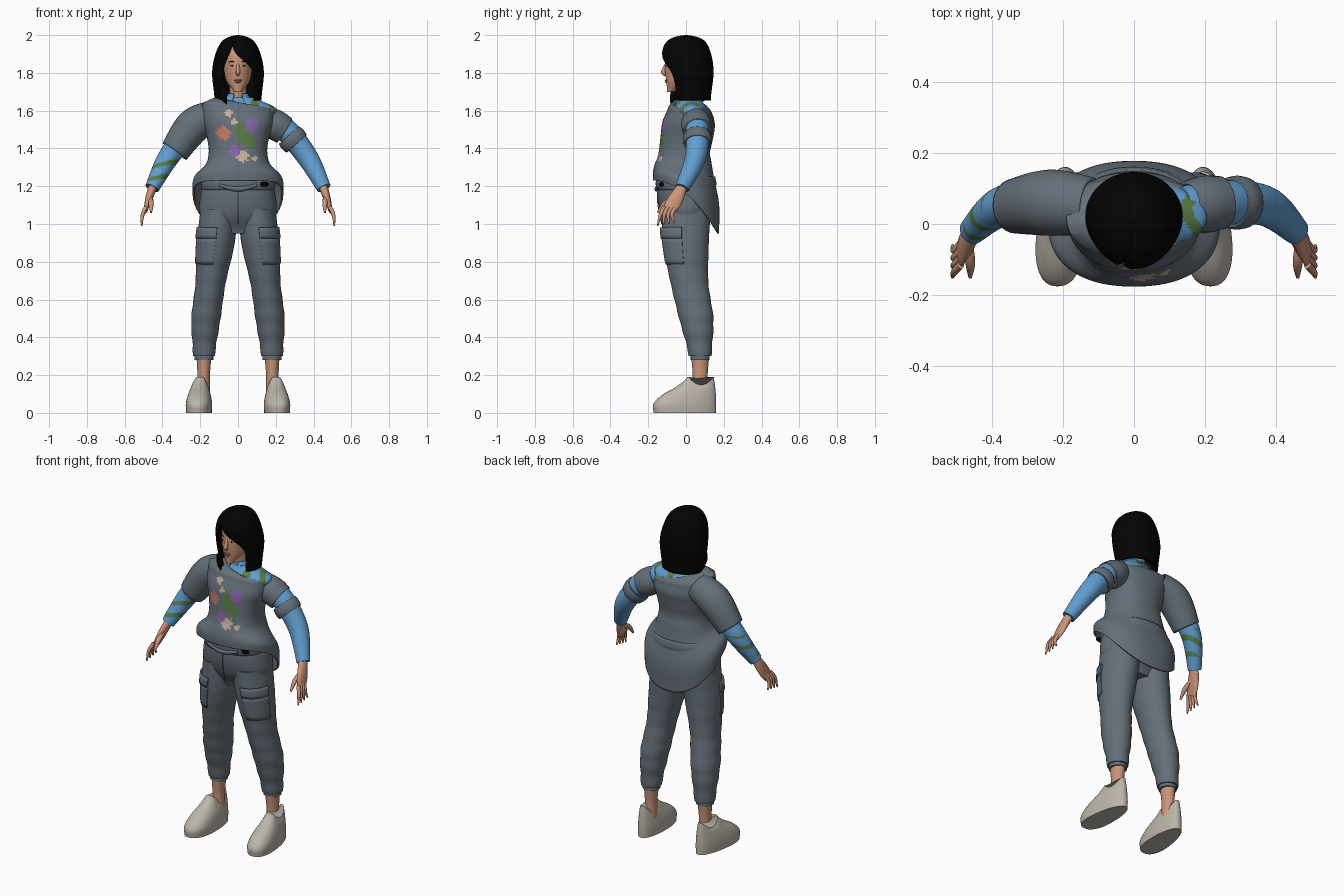
import bpy, bmesh, math
from math import sin, cos, pi, asin, hypot
from mathutils import Vector

if "Cube" in bpy.data.objects:
    bpy.data.objects.remove(bpy.data.objects["Cube"], do_unlink=True)


def material(name, *rgb):
    mat = bpy.data.materials.new(name)
    mat.use_nodes = True
    mat.diffuse_color = (*rgb, 1)
    shader = next(node for node in mat.node_tree.nodes if node.type == 'BSDF_PRINCIPLED')
    shader.inputs["Base Color"].default_value = (*rgb, 1)
    return mat


GREY = material("grey cloth", .13, .16, .19)
BLUE = material("blue cloth", .12, .34, .63)
GREEN = material("leaf green", .1, .2, .06)
ORANGE = material("flower orange", .55, .2, .12)
PURPLE = material("flower purple", .24, .13, .4)
CREAM = material("flower cream", .55, .44, .33)
SKIN = material("skin", .6, .3, .19)
LIP = material("lip", .48, .19, .13)
HAIR = material("black hair", .001, .001, .001)
SHOE = material("shoe canvas", .5, .46, .4)


def along(values, t):
    """Smooth value at t (0 to 1) through an evenly spaced list of numbers or points."""
    if not isinstance(values, list):
        return values
    if isinstance(values[0], tuple):
        return Vector([along(list(axis), t) for axis in zip(*values)])
    last = len(values) - 1
    i = min(int(t * last), last - 1)
    u = t * last - i
    a, b, c, d = (values[max(0, min(last, i + k))] for k in (-1, 0, 1, 2))
    return b + u / 2 * (c - a + u * (2*a - 5*b + 4*c - d + u * (3*b - a - 3*c + d)))


def steps(count):
    return [i / count for i in range(count + 1)]


def loft(name, rings, *mats, side=1, closed=True, caps=True, thick=0, rule=None):
    """Skin over rings of points; side -1 mirrors the part."""
    bm = bmesh.new()
    rows = [[bm.verts.new((side * p.x, p.y, p.z)) for p in points] for points in rings]
    count = len(rows[0])
    for low, high in zip(rows, rows[1:]):
        for i in range(count if closed else count - 1):
            k = (i + 1) % count
            bm.faces.new((low[i], low[k], high[k], high[i]))
    if caps:
        bm.faces.new(rows[0])
        bm.faces.new(rows[-1])
    bmesh.ops.recalc_face_normals(bm, faces=bm.faces[:])
    if rule:
        for face in bm.faces:
            face.material_index = rule(face.calc_center_median())
    mesh = bpy.data.meshes.new(name)
    bm.to_mesh(mesh)
    bm.free()
    for mat in mats:
        mesh.materials.append(mat)
    mesh.shade_smooth()
    mesh.set_sharp_from_angle(angle=pi / 3)
    part = bpy.data.objects.new(name, mesh)
    bpy.context.collection.objects.link(part)
    if thick:
        shell = part.modifiers.new("thickness", 'SOLIDIFY')
        shell.thickness, shell.offset = thick, 0


def ring(z, rx, ry, cx=0, cy=0, tilt=0, square=1, start=0, sweep=2 * pi, count=72):
    """Oval slice or arc; square below 1 makes it boxier."""
    points = []
    for i in range(count):
        a = start + sweep * i / (count if sweep == 2 * pi else count - 1)
        x = cx + rx * math.copysign(abs(cos(a)) ** square, cos(a))
        y = cy + ry * math.copysign(abs(sin(a)) ** square, sin(a))
        points.append(Vector((x, y, z + tilt * x)))
    return points


def slices(low, high, *shape, rows=24, **options):
    return [ring(low + (high - low) * t, *[along(s, t) for s in shape], **options) for t in steps(rows)]


def tube(name, path, radius, *mats, flat=1, rows=18, count=24, **options):
    """Sweep along a path; flat widens it along y."""
    rings = []
    for t in steps(rows):
        ahead = along(path, min(1, t + .01)) - along(path, max(0, t - .01))
        across = ahead.cross(Vector((0, 1, 0))).normalized()
        wide = ahead.normalized().cross(across) * along(flat, t)
        angles = [2 * pi * i / count for i in range(count)]
        rings.append([along(path, t) + along(radius, t) * (across * cos(a) + wide * sin(a)) for a in angles])
    loft(name, rings, *mats, **options)


def ball(name, place, size, mat):
    bpy.ops.mesh.primitive_uv_sphere_add(segments=16, ring_count=10, radius=1, location=place, scale=size)
    part = bpy.context.object
    part.name = name
    part.data.materials.append(mat)
    part.data.shade_smooth()


# sweatshirt body: hem drops at the back, neckline slips to the left
PRINT = [(-.075, 1.48, .035, 1), (-.05, 1.585, .02, 3), (-.02, 1.54, .015, 3), (.07, 1.52, .034, 2),
         (-.015, 1.39, .028, 2), (.025, 1.36, .033, 3), (.085, 1.345, .015, 3),
         (.01, 1.51, .026, 4), (.03, 1.47, .04, 4), (.06, 1.43, .03, 4)]


def print_rule(c):
    for x, z, size, colour in PRINT:
        ragged = 1 + .2 * sin(170 * c.x + 230 * c.z)
        if c.y < 0 and hypot(c.x - x, c.z - z) < size * ragged:
            return colour
    return 0


BOTTOM, WAIST, SHOULDER = 1.14, 1.34, 1.62
body = slices(BOTTOM, SHOULDER, [.235, .23, .17, .15, .16, .18, .185], [.17, .17, .15, .13, .13, .13, .108],
              0, [0, 0, -.01, -.01, 0, .01, .02], [0, 0, 0, -.1], square=.87, rows=70, count=120)
body += slices(1.64, 1.64, [.16, .135], [.09, .08], [.03, .06], .02, [-.18, -.22],
               square=.95, rows=4, count=120)
for points in body:
    depth = max(p.y for p in points)
    for p in points:
        if p.z < WAIST:
            back = max(-1, min(1, p.y / depth))
            hem = 1.16 - .14 * back - .07 * back * back
            p.z = hem + (p.z - BOTTOM) / (WAIST - BOTTOM) * (WAIST - hem)
        else:
            p.z -= max(0, p.y) * max(0, p.z - 1.5) * 2
loft("sweatshirt_body", body, GREY, ORANGE, PURPLE, CREAM, GREEN, caps=False, thick=.01, rule=print_rule)

# sweatshirt sleeves: full on the right, slipped off the shoulder on the left
cloth = dict(caps=False, thick=.01)
tube("right_sleeve", [(.12, .05, 1.575), (.235, .06, 1.52), (.335, .05, 1.385)], [.076, .088, .072], GREY,
     side=-1, **cloth)
tube("left_sleeve_cap", [(.15, .05, 1.555), (.245, .06, 1.495)], [.065, .075, .07], GREY, **cloth)
tube("left_sleeve_cuff", [(.27, .06, 1.47), (.31, .06, 1.425)], [.066, .071, .066], GREY, **cloth)


# blue shirt shoulders and collar
def leaf_rule(c):
    stripe = abs(c.x - .165 + .02 * sin(40 * c.y)) < .02
    spot = min(hypot(c.x - .03, c.y - .09), hypot(c.x - .09, c.y + .05)) < .025
    return int(stripe or spot)


def vine_rule(c):
    wave = sin(90 * (c.z - c.x / 4 + c.y / 4))
    return int(c.x < 0 and 1.23 < c.z < 1.36 and wave > .45)


loft("shirt_shoulders", slices(1.5, 1.67, [.15, .17, .17, .07], [.11, .11, .09, .055], [0, .01, .03, .02], .02,
                               rows=40, count=120), BLUE, GREEN, rule=leaf_rule)
collar = slices(1.69, 1.65, [.05, .06, .085], [.05, .06, .08], 0, .015, rows=8, start=-.36 * pi, sweep=1.72 * pi)
for t, points in zip(steps(8), collar):
    for p in points:
        p.z -= t * max(0, -p.y) * .4
loft("shirt_collar", collar, BLUE, closed=False, caps=False, thick=.006)

# trouser hips, waistband, tie, fly and buckle
loft("trouser_hips", slices(.95, 1.24, [.11, .2, .2, .18], [.08, .13, .15, .145], square=.9), GREY)
loft("waistband", slices(1.18, 1.25, [.186, .19, .18], [.15, .156, .15], square=.9, rows=6), GREY, **cloth)
tube("waist_tie", [(-.1, -.147, 1.205), (0, -.153, 1.185), (.1, -.147, 1.205)], [.008, .014, .008], GREY)
tube("fly_seam", [(0, -.15, 1.17), (0, -.148, 1.1), (0, -.128, 1)], .003, GREY)
ball("buckle", (.14, -.13, 1.21), (.024, .012, .013), HAIR)


def leg_slices(grow=0, **options):
    """Trouser leg with soft folds that fade upward."""
    rings = []
    for t in steps(40):
        puff = grow + .002 * (1 - t) * sin(50 * t)
        rings.append(ring(.3 + .78 * t, along([.057, .077, .08, .1, .1], t) + puff,
                          along([.06, .09, .1, .12, .13], t) + puff, along([.18, .17, .145, .12, .1], t),
                          along([.075, .055, .018, 0, 0], t), **options))
    return rings


for side, label in ((1, "left_"), (-1, "right_")):
    # arm in the blue shirt
    tube(label + "shirt_arm", [(.13, .05, 1.58), (.25, .06, 1.5), (.37, .05, 1.35), (.455, -.02, 1.19)],
         [.055, .062, .056, .038], BLUE, GREEN, side=side, rows=90, count=60, rule=vine_rule)
    # trouser leg, cuff and cargo pocket
    loft(label + "trouser_leg", leg_slices(), GREY, side=side)
    loft(label + "trouser_cuff", slices(.28, .32, .05, .05, .18, .075, rows=2), GREY, side=side)
    for part, low, high, grow in (("pocket", .77, .94, 0), ("pocket_flap", .91, 1, .006)):
        patch = [points for points in leg_slices(grow, start=-pi / 2, sweep=pi * .45)
                 if low < points[0].z < high]
        loft(label + part, patch, GREY, side=side, closed=False, caps=False, thick=.01)
    # ankle and shoe, toes turned out
    tube(label + "ankle", [(.183, .075, .1), (.182, .075, .2), (.18, .075, .3)], [.035, .033, .04], SKIN,
         side=side, flat=1.2)
    shoe = slices(0, .19, [.072, .074, .066, .052, .042], [.165, .166, .142, .1, .07], .204,
                  [-.006, -.006, .016, .054, .077], square=.87)
    for points in shoe:
        for p in points:
            p.x += (p.x - .2) * (-.1 - p.y) - .06 * p.y
            p.z -= max(0, p.z - .13) * .7 * max(0, 1 - ((p.y - .08) / .065) ** 2)
    loft(label + "shoe", shoe, SHOE, side=side)
    # hand: palm, four fingers, thumb
    tube(label + "palm", [(.45, -.02, 1.2), (.47, -.05, 1.14), (.49, -.09, 1.07)], [.023, .02, .01], SKIN,
         side=side, flat=[1.2, 1.9, 3.4])
    for i, finger in enumerate(("index", "middle", "ring", "little")):
        y = -.115 + .02 * i
        tube(label + finger + "_finger", [(.487, y, 1.09), (.505, y - .02, 1.05), (.51, .03 * i - .15, .99 + i / 200)],
             [.011, .01, .004], SKIN, side=side, count=10, rows=8)
    tube(label + "thumb", [(.465, -.06, 1.14), (.46, -.11, 1.11), (.46, -.15, 1.06)], [.014, .014, .005], SKIN,
         side=side, count=10, rows=8)
    # eye, iris and brow
    ball(label + "eye", (side * .03, -.1, 1.838), (.013, .007, .005), CREAM)
    ball(label + "iris", (side * .03, -.105, 1.838), (.005, .003, .005), HAIR)
    tube(label + "brow", [(.014, -.106, 1.856), (.03, -.103, 1.861), (.05, -.089, 1.856)], .002, HAIR,
         side=side, count=8)

# head and face
tube("neck", [(0, .035, 1.6), (0, .03, 1.66), (0, .015, 1.76)], .044, SKIN)
loft("head", slices(1.7, 1.96, [.02, .06, .073, .075, .07, .03], [.02, .074, .1, .1, .1, .04],
                    0, [-.08, -.03, -.01, -.01, 0, 0]), SKIN)
tube("nose", [(0, -.104, 1.85), (0, -.12, 1.805), (0, -.105, 1.788)], [.006, .012, .007], SKIN)
ball("upper_lip", (0, -.104, 1.761), (.021, .009, .005), LIP)
ball("lower_lip", (0, -.102, 1.752), (.017, .009, .006), LIP)

# bobbed hair, open around the face below a side-swept fringe
bob = []
for t in steps(40):
    rx, ry = along([.001, .07, .11, .131, .118], t), along([.001, .085, .122, .12, .1], t)
    right, left = along([0, -.015, -.045, -.08, -.06], t), along([0, -.025, -.015, .083, .085], t)
    start, end = asin(left / rx) - pi / 2, asin(right / rx) + 1.5 * pi
    bob.append(ring(1.994 - .34 * t * t, rx, ry, 0, along([0, 0, .002, .02, .025], t),
                    start=start, sweep=end - start))
loft("hair", bob, HAIR, closed=False, caps=False, thick=.012)
tube("right_front_lock", [(-.08, -.06, 1.72), (-.075, -.07, 1.67), (-.06, -.08, 1.635)], [.018, .015, .003], HAIR)
